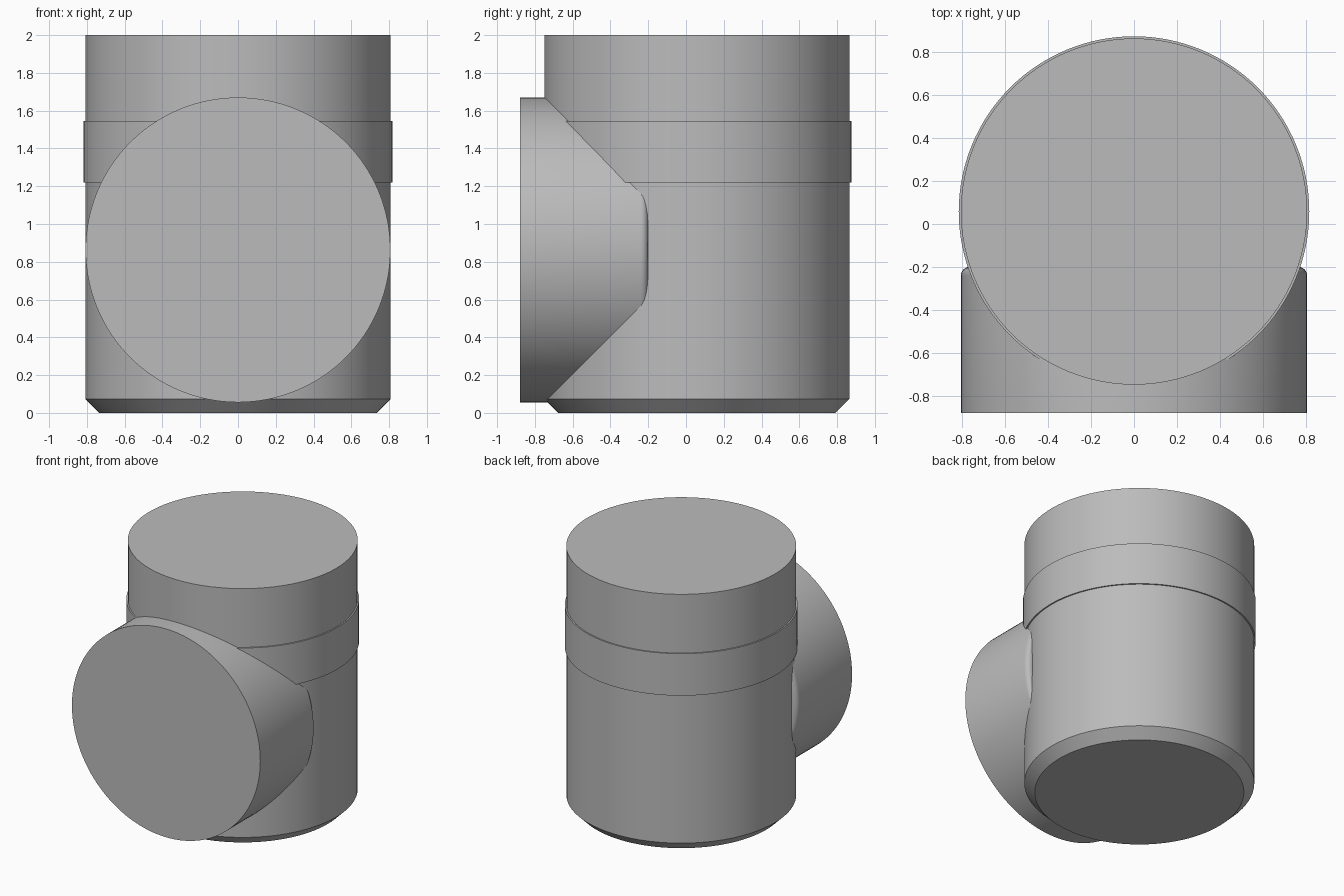
import bpy
import bmesh
from math import sin, cos, pi, radians
from mathutils import Matrix

cube = bpy.data.objects.get("Cube")
if cube:
    bpy.data.objects.remove(cube, do_unlink=True)

grey = bpy.data.materials.new("plain grey")
grey.use_nodes = True
colour = (0.5, 0.5, 0.5, 1)
grey.diffuse_color = colour
grey.node_tree.nodes["Principled BSDF"].inputs["Base Color"].default_value = colour

SEGMENTS = 128


def turned(name, profile, transform):
    """Closed solid of revolution around z from (radius, height) points."""
    bm = bmesh.new()
    rings = []
    for r, h in profile:
        rings.append([bm.verts.new((r * cos(2 * pi * i / SEGMENTS),
                                    r * sin(2 * pi * i / SEGMENTS), h))
                      for i in range(SEGMENTS)])
    for low, high in zip(rings, rings[1:]):
        for i in range(SEGMENTS):
            j = (i + 1) % SEGMENTS
            bm.faces.new((low[i], low[j], high[j], high[i]))
    bm.faces.new(rings[0][::-1])
    bm.faces.new(rings[-1])
    bm.transform(transform)
    mesh = bpy.data.meshes.new(name)
    bm.to_mesh(mesh)
    bm.free()
    mesh.materials.append(grey)
    obj = bpy.data.objects.new(name, mesh)
    bpy.context.collection.objects.link(obj)
    bpy.ops.object.select_all(action="DESELECT")
    obj.select_set(True)
    bpy.context.view_layer.objects.active = obj
    bpy.ops.object.shade_smooth_by_angle(angle=radians(30))
    return obj


R = 0.807
upright = Matrix.Translation((0, 0.058, 0))

# Upright body with chamfered foot
turned("body", [(R - 0.073, 0), (R, 0.073), (R, 2)], upright)

# Slightly raised collar
turned("collar", [(0.817, 1.22), (0.817, 1.545)], upright)

# Horizontal branch, flat at the front, rounded where it enters the body
fillet = 0.04
length = 0.68
rounded = [(R - fillet + fillet * cos(a * pi / 12), length - fillet + fillet * sin(a * pi / 12))
           for a in range(7)]
forward = Matrix.Translation((0, -0.88, 0.863)) @ Matrix.Rotation(-pi / 2, 4, "X")
turned("branch", [(R, 0)] + rounded, forward)
